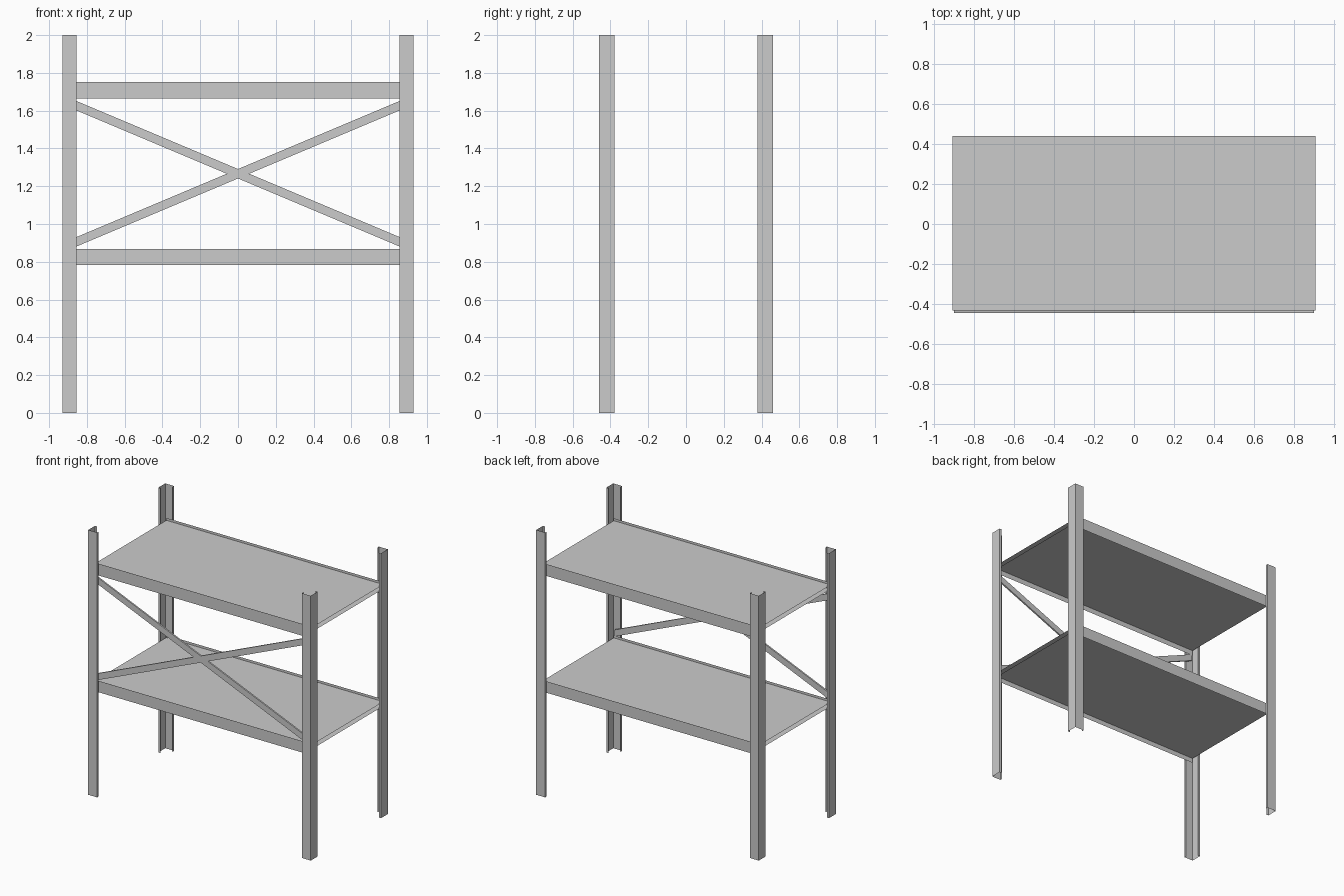
import bpy
from mathutils import Vector

if "Cube" in bpy.data.objects:
    bpy.data.objects.remove(bpy.data.objects["Cube"])


def make(name, verts, faces):
    mesh = bpy.data.meshes.new(name)
    mesh.from_pydata([tuple(v) for v in verts], [], faces)
    obj = bpy.data.objects.new(name, mesh)
    bpy.context.collection.objects.link(obj)
    return obj


def extrude_sheet(name, path, offset):
    """Open thin sheet: a path swept along one offset vector."""
    n = len(path)
    pts = [Vector(p) for p in path]
    verts = pts + [p + Vector(offset) for p in pts]
    return make(name, verts, [(i, i + 1, n + i + 1, n + i) for i in range(n - 1)])


# Four corner posts: open angle profile with small inward lips
X, Y, LIP = 0.93, 0.46, 0.018
profile = [(0.855, -Y + LIP, 0), (0.855, -Y, 0), (X, -Y, 0),
           (X, -0.378, 0), (X - LIP, -0.378, 0)]
posts = extrude_sheet("corner_posts", profile, (0, 0, 2))
mirror = posts.modifiers.new("mirror", "MIRROR")
mirror.use_axis = (True, True, False)
mirror.use_clip = False
mirror.use_mirror_merge = False

# Shelves: top and bottom sheets with open ends, between front and back beams
HX, Y0, Y1 = 0.907, -0.433, 0.44
for label, low, high in (("lower", 0.782, 0.868), ("upper", 1.664, 1.753)):
    for side, z in (("top", high - 0.018), ("underside", high - 0.05)):
        extrude_sheet(f"{label}_shelf_{side}", [(-HX, Y0, z), (HX, Y0, z)],
                      (0, Y1 - Y0, 0))
    for side, y in (("front", Y0), ("back", Y1)):
        extrude_sheet(f"{label}_{side}_beam", [(-HX, y, low), (HX, y, low)],
                      (0, 0, high - low))

# Crossed braces on the front: slim flat bars
BX, MID, RISE, HALF = 0.9, 1.266, 0.379, 0.025
for name, s in (("rising_brace", 1), ("falling_brace", -1)):
    a, b = MID - s * RISE, MID + s * RISE
    ring = [(-BX, a - HALF), (BX, b - HALF), (BX, b + HALF), (-BX, a + HALF)]
    verts = [(x, y, z) for y in (-0.445, -0.433) for x, z in ring]
    make(name, verts, [(0, 1, 2, 3), (7, 6, 5, 4), (0, 4, 5, 1),
                       (1, 5, 6, 2), (2, 6, 7, 3), (3, 7, 4, 0)])
